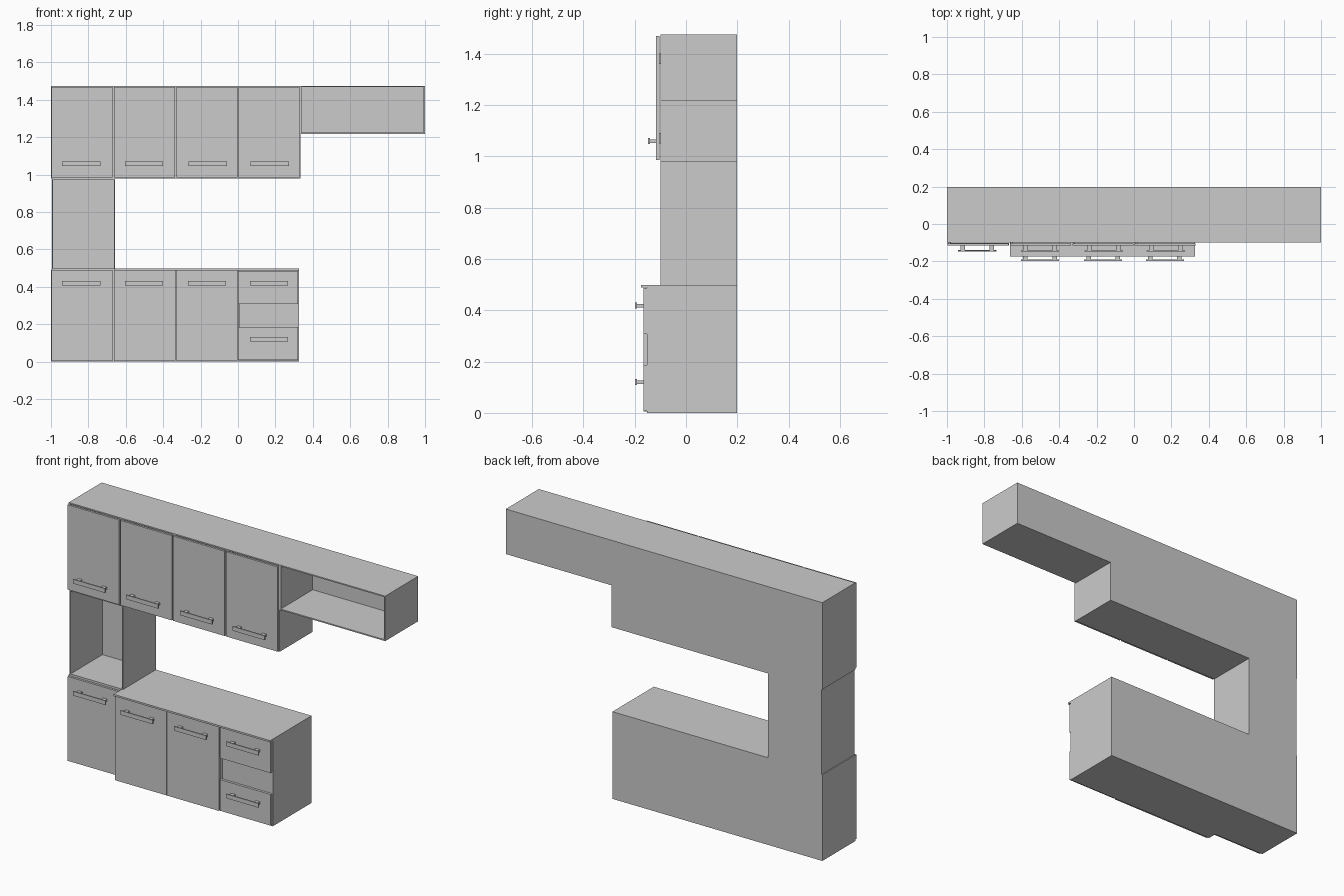
import bpy, bmesh
from mathutils import Matrix, Vector

if "Cube" in bpy.data.objects:
    bpy.data.objects.remove(bpy.data.objects["Cube"])


def add_box(bm, x0, x1, y0, y1, z0, z1):
    size = Vector((x1 - x0, y1 - y0, z1 - z0))
    mid = Vector(((x0 + x1) / 2, (y0 + y1) / 2, (z0 + z1) / 2))
    return bmesh.ops.create_cube(
        bm, size=1, matrix=Matrix.Translation(mid) @ Matrix.Diagonal((*size, 1)))


def finish(bm, name):
    bmesh.ops.recalc_face_normals(bm, faces=bm.faces)
    mesh = bpy.data.meshes.new(name)
    bm.to_mesh(mesh)
    bm.free()
    obj = bpy.data.objects.new(name, mesh)
    bpy.context.collection.objects.link(obj)
    return obj


def box(name, *dims):
    bm = bmesh.new()
    add_box(bm, *dims)
    return finish(bm, name)


def carcass(name, x0, x1, y0, y1, z0, z1, wall=0.01):
    """Open-fronted cabinet: inset the front face and push it to the back."""
    bm = bmesh.new()
    add_box(bm, x0, x1, y0, y1, z0, z1)
    bm.normal_update()
    front = min(bm.faces, key=lambda f: f.calc_center_median().y)
    bmesh.ops.inset_region(bm, faces=[front], thickness=wall)
    ext = bmesh.ops.extrude_discrete_faces(bm, faces=[front])["faces"]
    bmesh.ops.translate(bm, verts=ext[0].verts, vec=(0, y1 - y0 - wall, 0))
    return finish(bm, name)


def handle(name, x, y, z):
    """Flat grip bar on two posts, standing off the face at y."""
    bm = bmesh.new()
    add_box(bm, x - 0.102, x + 0.102, y - 0.032, y - 0.025, z - 0.012, z + 0.012)
    for s in (-1, 1):
        add_box(bm, x + s * 0.078 - 0.012, x + s * 0.078 + 0.012,
                y - 0.026, y, z - 0.007, z + 0.007)
    return finish(bm, name)


def hinges(name, x, y, zs):
    """Short blocks joining a door to its cabinet."""
    bm = bmesh.new()
    for z in zs:
        add_box(bm, x - 0.006, x + 0.006, y - 0.004, y + 0.02, z - 0.02, z + 0.02)
    return finish(bm, name)


BACK, FRONT, BASE_FRONT = 0.198, -0.1, -0.152
HANDLE_X = (-0.838, -0.503, -0.162, 0.17)

# Wall cabinets with doors
for i, hx in enumerate(HANDLE_X):
    x0, x1 = -1 + i / 3, -1 + (i + 1) / 3
    carcass(f"wall_cabinet_{i + 1}", x0, x1, FRONT, BACK, 0.979, 1.475)
    box(f"wall_door_{i + 1}", x0 + 0.004, x1 - 0.004, -0.116, -0.104, 0.985, 1.469)
    hinges(f"wall_hinges_{i + 1}", x0 + 0.012, FRONT, (1.07, 1.38))
    handle(f"wall_handle_{i + 1}", hx, -0.116, 1.059)

# Open shelves
carcass("open_wall_shelf", 1 / 3, 1, FRONT, BACK, 1.218, 1.475)
carcass("open_tower_niche", -0.995, -0.657, FRONT, BACK, 0.492, 0.979)

# Shallow cabinet at the foot of the tower
carcass("tower_base", -1, -0.66, FRONT, BACK, 0, 0.492)
box("tower_door", -0.996, -0.667, -0.114, -0.102, 0.006, 0.488)
hinges("tower_hinges", -0.985, FRONT, (0.09, 0.4))
handle("tower_handle", -0.838, -0.114, 0.418)

# Deep base cabinets with doors, and drawer unit
for i, (x0, x1, hx) in enumerate([(-0.664, -0.333, -0.503), (-0.333, -0.002, -0.165)]):
    carcass(f"base_cabinet_{i + 1}", x0, x1, BASE_FRONT, BACK, 0, 0.488)
    box(f"base_door_{i + 1}", x0 + 0.002, x1 - 0.002, -0.166, BASE_FRONT, 0.005, 0.487)
    handle(f"base_handle_{i + 1}", hx, -0.166, 0.418)

carcass("drawer_unit", -0.002, 0.326, BASE_FRONT, BACK, 0, 0.488)
box("inset_middle_panel", 0.007, 0.317, -0.151, -0.139, 0.18, 0.315)
for name, z0, z1, hz in [("lower", 0.008, 0.186, 0.12), ("upper", 0.308, 0.486, 0.418)]:
    box(f"{name}_drawer_front", 0.001, 0.322, -0.166, BASE_FRONT, z0, z1)
    handle(f"{name}_drawer_handle", 0.165, -0.166, hz)

# Worktop
box("worktop", -0.664, 0.326, -0.175, BACK, 0.488, 0.498)
